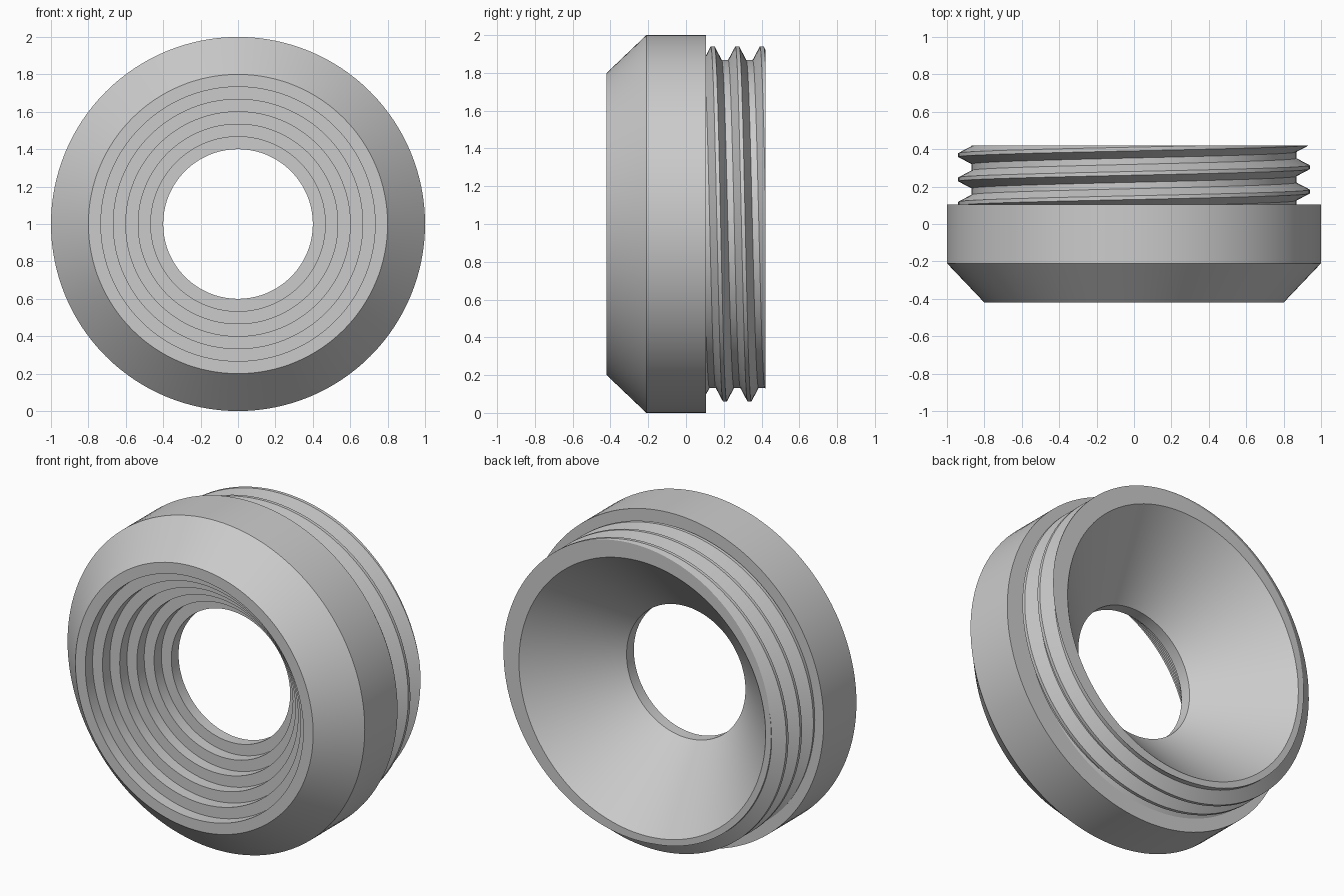
import bpy, bmesh
from math import sin, cos, pi, hypot, radians

if "Cube" in bpy.data.objects:
    bpy.data.objects.remove(bpy.data.objects["Cube"])

N = 128                          # segments around the axis
Y0, Y1 = 0.105, 0.42             # threaded length
R_IN = 0.83                      # back opening radius
PITCH, CREST, ROOT = 0.13, 0.94, 0.868


def point(r, y, a):
    """Ring axis runs along y at height z = 1."""
    return (r * sin(a), y, 1 + r * cos(a))


def sweep(bm, profile, rise=0.0):
    """Revolve (r, y) points about the axis, climbing by rise per turn."""
    grid = [[bm.verts.new(point(r, y + rise * j / N, 2 * pi * j / N))
             for j in range(N + 1)] for r, y in profile]
    for lo, hi in zip(grid, grid[1:]):
        for j in range(N):
            bm.faces.new((lo[j], lo[j + 1], hi[j + 1], hi[j]))


def annulus(bm, y, radius):
    """Extend the trimmed thread edge at y to a clean circle."""
    edges = [e for e in bm.edges if e.is_boundary
             and all(abs(v.co.y - y) < 1e-4 for v in e.verts)]
    new = bmesh.ops.extrude_edge_only(bm, edges=edges)["geom"]
    for v in new:
        if isinstance(v, bmesh.types.BMVert):
            k = radius / hypot(v.co.x, v.co.z - 1)
            v.co.x *= k
            v.co.z = 1 + (v.co.z - 1) * k


bm = bmesh.new()

# Helical thread, longer than needed, then trimmed flat at both ends
tooth = [(ROOT, -0.048), (CREST, -0.01), (CREST, 0.01), (ROOT, 0.048)]
helix = [(r, 0.141 + PITCH * k + dy) for k in range(-3, 5) for r, dy in tooth]
sweep(bm, helix, PITCH)
bmesh.ops.remove_doubles(bm, verts=bm.verts[:], dist=1e-5)
for y, n in ((Y0, -1), (Y1, 1)):
    bmesh.ops.bisect_plane(bm, geom=bm.verts[:] + bm.edges[:] + bm.faces[:],
                           plane_co=(0, y, 0), plane_no=(0, n, 0),
                           clear_outer=True, dist=1e-6)

# Flange shoulder and back rim
annulus(bm, Y0, 1.0)
annulus(bm, Y1, R_IN)

# Back cone, stepped front bore, chamfer and outer wall
profile = [(R_IN, Y1), (0.4, 0.0)]
for i in range(6):
    y = -0.07 * (i + 1)
    r = 0.4 + i * 0.4 / 6
    profile += [(r, y), (r + 0.4 / 6, y)]
profile += [(1.0, -0.21), (1.0, Y0)]
sweep(bm, profile)
bmesh.ops.remove_doubles(bm, verts=bm.verts[:], dist=1e-4)

mesh = bpy.data.meshes.new("threaded_ring")
bm.to_mesh(mesh)
bm.free()
ring = bpy.data.objects.new("threaded_ring", mesh)
bpy.context.collection.objects.link(ring)
bpy.context.view_layer.objects.active = ring
ring.select_set(True)
bpy.ops.object.shade_smooth_by_angle(angle=radians(25))
